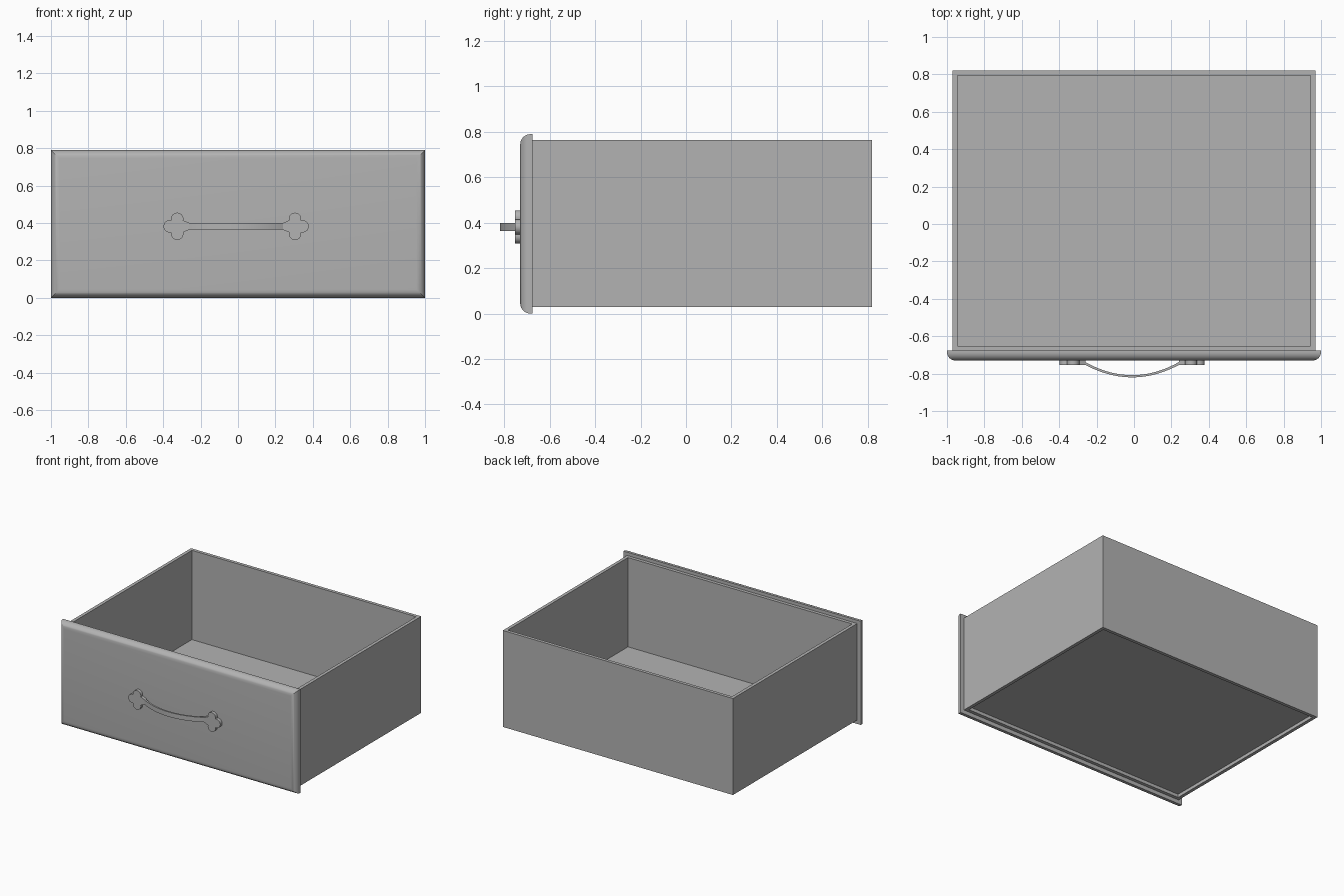
import bpy, bmesh
from math import sin, cos, pi, radians, sqrt
from mathutils import Vector

cube = bpy.data.objects.get("Cube")
if cube:
    bpy.data.objects.remove(cube, do_unlink=True)

GREY = (0.45, 0.45, 0.45, 1)
paint = bpy.data.materials.new("plain grey")
paint.use_nodes = True
paint.diffuse_color = GREY
paint.node_tree.nodes["Principled BSDF"].inputs["Base Color"].default_value = GREY


def finish(name, bm, smooth=False):
    bmesh.ops.recalc_face_normals(bm, faces=bm.faces)
    mesh = bpy.data.meshes.new(name)
    bm.to_mesh(mesh)
    bm.free()
    mesh.materials.append(paint)
    obj = bpy.data.objects.new(name, mesh)
    bpy.context.collection.objects.link(obj)
    if smooth:
        bpy.ops.object.select_all(action='DESELECT')
        obj.select_set(True)
        bpy.context.view_layer.objects.active = obj
        bpy.ops.object.shade_smooth_by_angle(angle=radians(35))
    return obj


def add_box(bm, lo, hi):
    verts = bmesh.ops.create_cube(bm, size=1)["verts"]
    lo, hi = Vector(lo), Vector(hi)
    for v in verts:
        v.co = (lo + hi) / 2 + v.co * (hi - lo)


def extrude_outline(bm, points, offset):
    face = bm.faces.new([bm.verts.new(p) for p in points])
    new = bmesh.ops.extrude_face_region(bm, geom=[face], use_keep_orig=True)["geom"]
    moved = [g for g in new if isinstance(g, bmesh.types.BMVert)]
    bmesh.ops.translate(bm, verts=moved, vec=offset)


# Tray walls: one mitred ring, open above and below
X, Y0, Y1, Z0, Z1, T = 0.97, -0.676, 0.82, 0.03, 0.765, 0.025
bm = bmesh.new()
rings = []
for inset in (0, T):
    for z in (Z0, Z1):
        x, y0, y1 = X - inset, Y0 + inset, Y1 - inset
        rings.append([bm.verts.new((px, py, z)) for px, py in
                      ((-x, y0), (x, y0), (x, y1), (-x, y1))])
outer_low, outer_top, inner_low, inner_top = rings
for a, b in ((outer_low, outer_top), (outer_top, inner_top),
             (inner_top, inner_low), (inner_low, outer_low)):
    for i in range(4):
        j = (i + 1) % 4
        bm.faces.new((a[i], a[j], b[j], b[i]))
finish("drawer_walls", bm)

# Floor panel, set up from the lower rim
bm = bmesh.new()
add_box(bm, (-X + T, Y0 + T, 0.055), (X - T, Y1 - T, 0.085))
finish("drawer_floor", bm)

# Front panel with rounded front edges
FRONT = -0.73
bm = bmesh.new()
add_box(bm, (-1, FRONT, 0), (1, Y0, 0.79))
edges = [e for e in bm.edges if all(v.co.y < FRONT + 0.001 for v in e.verts)]
bmesh.ops.bevel(bm, geom=edges, offset=0.045, segments=8, profile=0.5, affect='EDGES')
finish("front_panel", bm, True)

# Handle plates: three round lobes and a taper towards the grip
CX, CZ, SPAN = -0.01, 0.382, 0.315
D, R = 0.04, 0.033
for side, name in ((1, "left_handle_plate"), (-1, "right_handle_plate")):
    outline = []
    steps = 54
    for i in range(steps + 1):
        a = radians(-135 + 270 * i / steps)
        turn = (a + pi / 4) % (pi / 2) - pi / 4
        r = D * cos(turn) + sqrt(R * R - (D * sin(turn)) ** 2)
        outline.append((r * cos(a), r * sin(a)))
    outline += [(-0.065, 0.018), (-0.065, -0.018)]
    bm = bmesh.new()
    extrude_outline(bm, [(CX + side * (SPAN + u), FRONT, CZ + w) for u, w in outline],
                    (0, -0.023, 0))
    finish(name, bm, True)

# Handle grip: bowed flat strip
HALF, BOW, THICK, COUNT = 0.26, 0.072, 0.012, 32
outer, inner = [], []
for i in range(COUNT + 1):
    u = -1 + 2 * i / COUNT
    y = -0.748 - BOW * (1 - u * u)
    outer.append((CX + HALF * u, y, CZ - 0.018))
    inner.append((CX + (HALF - THICK * 0.5) * u, y + THICK, CZ - 0.018))
bm = bmesh.new()
extrude_outline(bm, outer + inner[::-1], (0, 0, 0.036))
finish("handle_grip", bm, True)
